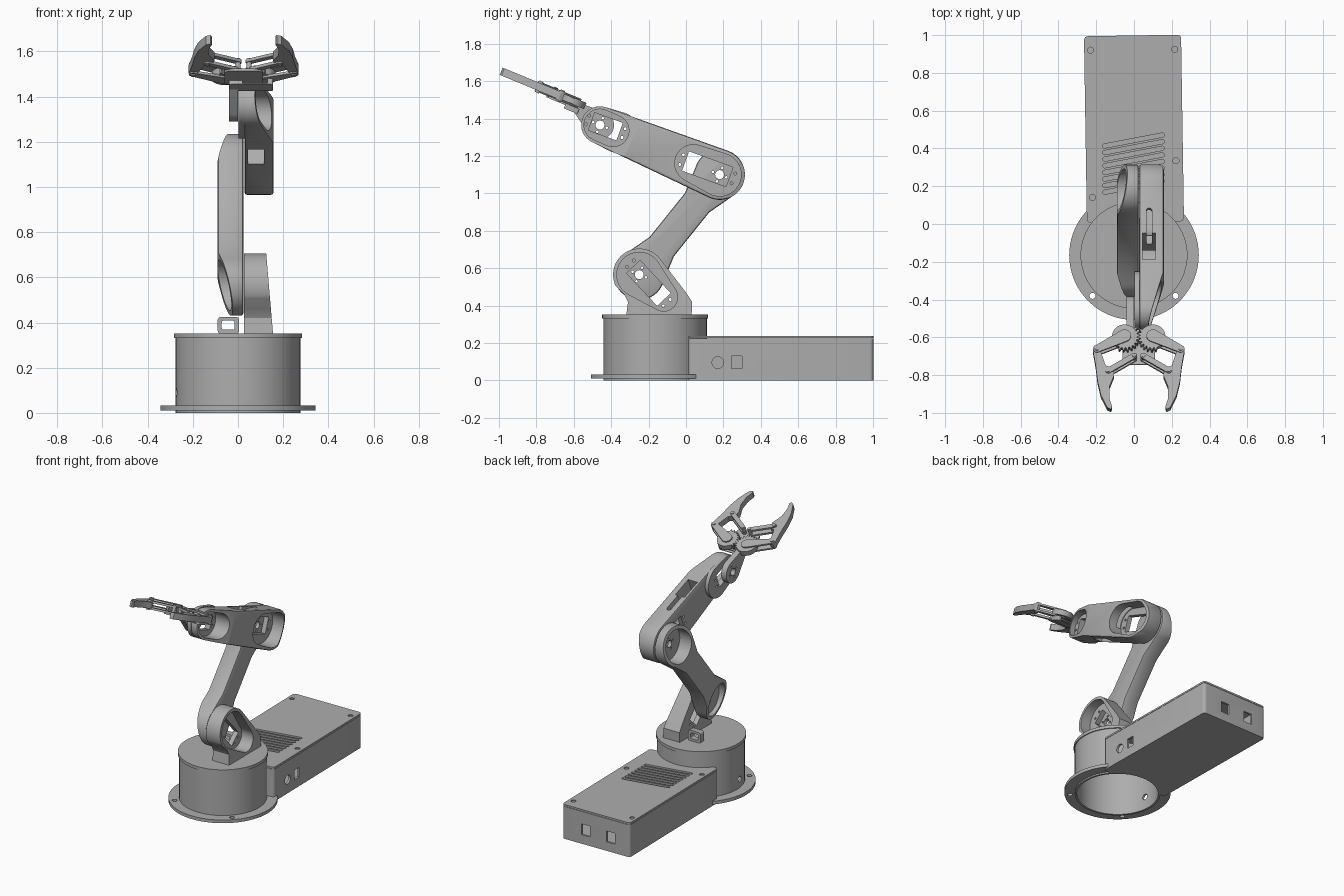
import bpy, bmesh
from math import sin, cos, pi, atan2, acos, radians, hypot
from mathutils import Matrix, Vector

cube = bpy.data.objects.get("Cube")
if cube:
    bpy.data.objects.remove(cube, do_unlink=True)

grey = bpy.data.materials.new("grey_plastic")
grey.use_nodes = True
GREY = (0.42, 0.42, 0.42, 1)
grey.diffuse_color = GREY
grey.node_tree.nodes["Principled BSDF"].inputs["Base Color"].default_value = GREY
parts = []


# ---- 2D profiles ----
def arc(c, r, a0, a1, n=24):
    return [(c[0] + r * cos(a0 + (a1 - a0) * i / n), c[1] + r * sin(a0 + (a1 - a0) * i / n))
            for i in range(n + 1)]


def disc(c, r, n=48):
    return arc(c, r, 0, 2 * pi, n)[:-1]


def capsule(p, r, q, s, n=24):
    t = atan2(q[1] - p[1], q[0] - p[0])
    f = acos((r - s) / hypot(q[0] - p[0], q[1] - p[1]))
    return arc(q, s, t - f, t + f, n) + arc(p, r, t + f, t + 2 * pi - f, n)


def rect(c, w, h, ang=0):
    return [(c[0] + x * w / 2 * cos(ang) - y * h / 2 * sin(ang),
             c[1] + x * w / 2 * sin(ang) + y * h / 2 * cos(ang))
            for x, y in ((-1, -1), (1, -1), (1, 1), (-1, 1))]


def rounded(x0, x1, y0, y1, r):
    corners = ((x1 - r, y1 - r), (x0 + r, y1 - r), (x0 + r, y0 + r), (x1 - r, y0 + r))
    return [p for i, c in enumerate(corners) for p in arc(c, r, i * pi / 2, (i + 1) * pi / 2, 6)]


# ---- solids ----
def prism(name, pts, a, b, axis="x", M=Matrix()):
    place = {"x": lambda u, v, t: (t, u, v), "y": lambda u, v, t: (u, t, v),
             "z": lambda u, v, t: (u, v, t)}[axis]
    bm = bmesh.new()
    low, top = ([bm.verts.new(M @ Vector(place(u, v, t))) for u, v in pts] for t in (a, b))
    bm.faces.new(low)
    bm.faces.new(top)
    for i in range(len(pts)):
        bm.faces.new((low[i - 1], low[i], top[i], top[i - 1]))
    bmesh.ops.recalc_face_normals(bm, faces=bm.faces)
    me = bpy.data.meshes.new(name)
    bm.to_mesh(me)
    bm.free()
    me.materials.append(grey)
    ob = bpy.data.objects.new(name, me)
    bpy.context.scene.collection.objects.link(ob)
    parts.append(ob)
    return ob


def apply(ob, mod):
    bpy.context.view_layer.objects.active = ob
    bpy.ops.object.modifier_apply(modifier=mod.name)


def cut(ob, pts, a, b, axis="x", M=Matrix()):
    tool = prism("cutter", pts, a, b, axis, M)
    mod = ob.modifiers.new("cut", "BOOLEAN")
    mod.operation, mod.solver, mod.object = "DIFFERENCE", "EXACT", tool
    apply(ob, mod)
    parts.remove(tool)
    bpy.data.objects.remove(tool, do_unlink=True)


def round_edges(ob, w):
    mod = ob.modifiers.new("round", "BEVEL")
    mod.width, mod.segments, mod.limit_method, mod.angle_limit = w, 2, "ANGLE", radians(50)
    apply(ob, mod)


def slice_off(ob, co, no):
    bm = bmesh.new()
    bm.from_mesh(ob.data)
    res = bmesh.ops.bisect_plane(bm, geom=bm.verts[:] + bm.edges[:] + bm.faces[:],
                                 plane_co=co, plane_no=Vector(no).normalized(), clear_outer=True)
    bmesh.ops.holes_fill(bm, edges=[e for e in res["geom_cut"] if isinstance(e, bmesh.types.BMEdge)])
    bmesh.ops.recalc_face_normals(bm, faces=bm.faces)
    bm.to_mesh(ob.data)
    bm.free()


def motor_window(ob, c, w, h, ang, a, b):
    cut(ob, rect(c, w, h, ang), a, b)
    for hole in rect(c, w + 0.045, h * 0.5, ang):
        cut(ob, disc(hole, 0.008, 12), a, b)


def horn_holes(ob, c, a, b):
    cut(ob, disc(c, 0.024, 24), a, b)
    for hole in rect(c, 0.055, 0.055, 0.4):
        cut(ob, disc(hole, 0.007, 12), a, b)


# ---- round base ----
C = (0, -0.165)
body = prism("base_drum", disc(C, 0.276, 72), 0, 0.331, "z")
cut(body, disc(C, 0.262, 72), -1, 0.31, "z")
cut(body, disc((-0.2, 0.09), 0.02, 20), -0.4, -0.2)
flange = prism("base_flange", disc(C, 0.343, 72), 0.01, 0.032, "z")
cut(flange, disc(C, 0.27, 72), -1, 1, "z")
for x in (-0.22, 0.22):
    cut(flange, disc((x, -0.38), 0.016, 20), -1, 1, "z")
prism("turntable", disc(C, 0.283, 72), 0.331, 0.352, "z")

# ---- electronics box ----
B = Matrix.Translation((0, 0.5, 0)) @ Matrix.Rotation(radians(0.9), 4, "Z") @ Matrix.Translation((0, -0.5, 0))
outline = rounded(-0.257, 0.257, 0.01, 0.998, 0.02)
box = prism("box_case", outline, 0, 0.224, "z", B)
cut(box, rounded(-0.242, 0.242, 0.025, 0.983, 0.015), 0.014, 1, "z", B)
cut(box, disc(C, 0.262, 72), -1, 1, "z")
cut(box, disc((0.17, 0.095), 0.031, 24), 0.2, 0.3)
cut(box, rect((0.272, 0.097), 0.055, 0.068), 0.2, 0.3)
for x in (0.07, -0.12):
    cut(box, rect((x, 0.1), 0.065, 0.075), 0.9, 1.1, "y")
lid = prism("box_lid", outline, 0.226, 0.238, "z", B)
cut(lid, disc(C, 0.27, 72), -1, 1, "z")
for i in range(8):
    y = 0.168 + 0.035 * i
    cut(lid, capsule((-0.155, y), 0.011, (0.15, y + 0.058), 0.011, 8), -1, 1, "z")
for hole in ((-0.23, 0.92), (0.215, 0.925), (0.222, 0.335), (-0.22, 0.14)):
    cut(lid, disc(hole, 0.016, 20), 0.23, 1, "z")

# ---- shoulder bracket, open on its outer side ----
S, E, W = (-0.25, 0.565), (0.18, 1.10), (-0.46, 1.365)
shoulder = prism("shoulder_bracket", [(-0.32, 0.345), (0.03, 0.345), (0.033, 0.42), (0.0, 0.47)]
                 + arc(S, 0.14, radians(40), radians(205)) + [(-0.33, 0.46), (-0.31, 0.42)], 0.027, 0.155)
for v in shoulder.data.vertices:
    if v.co.x > 0.1:
        v.co.x = 0.155 - (v.co.z - 0.35) * 0.085
cut(shoulder, capsule(S, 0.12, (-0.12, 0.445), 0.075), 0.06, 0.3)
motor_window(shoulder, (-0.2, 0.52), 0.24, 0.1, radians(-47), 0, 0.1)

# ---- upper arm, waisted, with a round cup at each end ----
t = atan2(E[1] - S[1], E[0] - S[0])
along = Vector((cos(t), sin(t)))
side = Vector((-sin(t), cos(t)))
length = hypot(E[0] - S[0], E[1] - S[1])


def on_arm(s, w):
    return tuple(Vector(S) + along * s + side * w)


wide = radians(112)
arm = prism("upper_arm", arc(E, 0.135, t - wide, t + wide)
            + [on_arm(length * k, 0.083) for k in (0.72, 0.28)]
            + arc(S, 0.135, t + pi - wide, t + pi + wide)
            + [on_arm(length * k, -0.083) for k in (0.28, 0.72)], -0.09, 0.024)
round_edges(arm, 0.012)
for s, d in ((0.62, 1), (0.11, -1)):
    y, z = on_arm(s, 0)
    slice_off(arm, (-0.09, y, z), (-0.22, d * 0.06 * along.x, d * 0.06 * along.y))
for pivot in (S, E):
    cut(arm, disc(pivot, 0.112), -0.3, 0.0)
    horn_holes(arm, pivot, -0.1, 0.1)

# ---- forearm, sloping forward ----
TILT = radians(22.5)
fwd = Vector((0, -cos(TILT), sin(TILT)))
forearm = prism("forearm", capsule(E, 0.135, W, 0.1), 0.028, 0.158)
round_edges(forearm, 0.012)
slice_off(forearm, (0.158, -0.28, 1.3), Vector((0.26, 0, 0)) + fwd * 0.075)
slice_off(forearm, (0.158, 0.25, 1.08), Vector((0.08, 0, 0)) - fwd * 0.03)
cut(forearm, capsule(E, 0.115, (0.04, 1.16), 0.1), 0.06, 0.3)
motor_window(forearm, (0.115, 1.13), 0.25, 0.11, radians(-20), 0, 0.1)
cut(forearm, capsule(W, 0.085, (-0.39, 1.335), 0.085), 0.042, 0.3)
wrist = prism("wrist_plate", capsule((-0.36, 1.325), 0.11, W, 0.1), 0.003, 0.03)
for ob in (forearm, wrist):
    motor_window(ob, (-0.43, 1.357), 0.16, 0.1, radians(-20), -0.02, 0.1)

# ---- gripper frame: local -y points along the fingers ----
G = Matrix.Translation((0.025, -0.6, 1.492)) @ Matrix.Rotation(-TILT, 4, "X")
cut(forearm, rect((0.055, 0.5), 0.07, 0.15), -0.6, 0.3, "z", G)
cut(forearm, capsule((0.055, 0.55), 0.015, (0.055, 0.7), 0.015, 8), -0.1, 0.3, "z", G)

hand = prism("hand_bracket", capsule(W, 0.075, (-0.575, 1.452), 0.03), -0.04, 0)
horn_holes(hand, W, -0.1, 0.1)
palm = prism("palm", rounded(-0.065, 0.13, -0.035, 0.045, 0.01), -0.055, -0.026, "z", G)
cut(palm, rect((0.05, -0.04), 0.11, 0.02), -0.1, 0.1, "y", G)
prism("palm_tongue", rounded(-0.085, 0.085, -0.145, 0.02, 0.035), -0.036, -0.024, "z", G)


def gear_profile(s):
    # teeth cover the meshing half only
    pts = []
    for i in range(88):
        a = 2 * pi * (i + 0.5) / 88
        toothed = -2.0 < (a if a < pi else a - 2 * pi) < 0.7
        high = (i // 2 + (s > 0)) % 2
        r = (0.081 if high else 0.067) if toothed else 0.066
        pts.append((s * (-0.075 + r * cos(a)), r * sin(a)))
    return pts


claw = [(.235, -.06), (.243, -.08), (.228, -.17), (.218, -.26), (.2, -.34), (.167, -.41), (.147, -.42),
        (.141, -.405), (.155, -.36), (.155, -.29), (.13, -.225), (.137, -.185), (.175, -.17), (.203, -.08), (.215, -.06)]
for s, label in ((1, "right"), (-1, "left")):
    hub, knuckle, joint, root = [(-s * x, y) for x, y in ((.075, 0), (.222, -.076), (.16, -.2), (.024, -.115))]
    gear = prism(label + "_gear", gear_profile(s), -0.018, 0.018, "z", G)
    if s < 0:
        cut(gear, capsule((0.06, 0.008), 0.01, (0.092, -0.012), 0.01, 8), -0.1, 0.1, "z", G)
    for h, layer in ((0.021, "upper"), (-0.021, "lower")):
        prism(f"{label}_{layer}_gear_arm", capsule(hub, 0.034, knuckle, 0.02, 12), h - 0.006, h + 0.006, "z", G)
        prism(f"{label}_{layer}_link", capsule(root, 0.015, joint, 0.015, 12), h - 0.007, h + 0.007, "z", G)
    prism(label + "_finger", [(-s * x, y) for x, y in claw], -0.021, 0.021, "z", G)
    for pin in (knuckle, joint, root):
        prism(label + "_pin", disc(pin, 0.011, 16), -0.033, 0.033, "z", G)

# ---- cable clip on the turntable ----
clip = prism("cable_clip", rounded(-0.09, 0.005, 0.35, 0.425, 0.015), -0.07, -0.03, "y")
cut(clip, rounded(-0.072, -0.015, 0.368, 0.408, 0.008), -1, 1, "y")

bpy.ops.object.select_all(action="DESELECT")
for ob in parts:
    ob.select_set(True)
bpy.context.view_layer.objects.active = parts[0]
bpy.ops.object.shade_smooth_by_angle(angle=radians(25))
